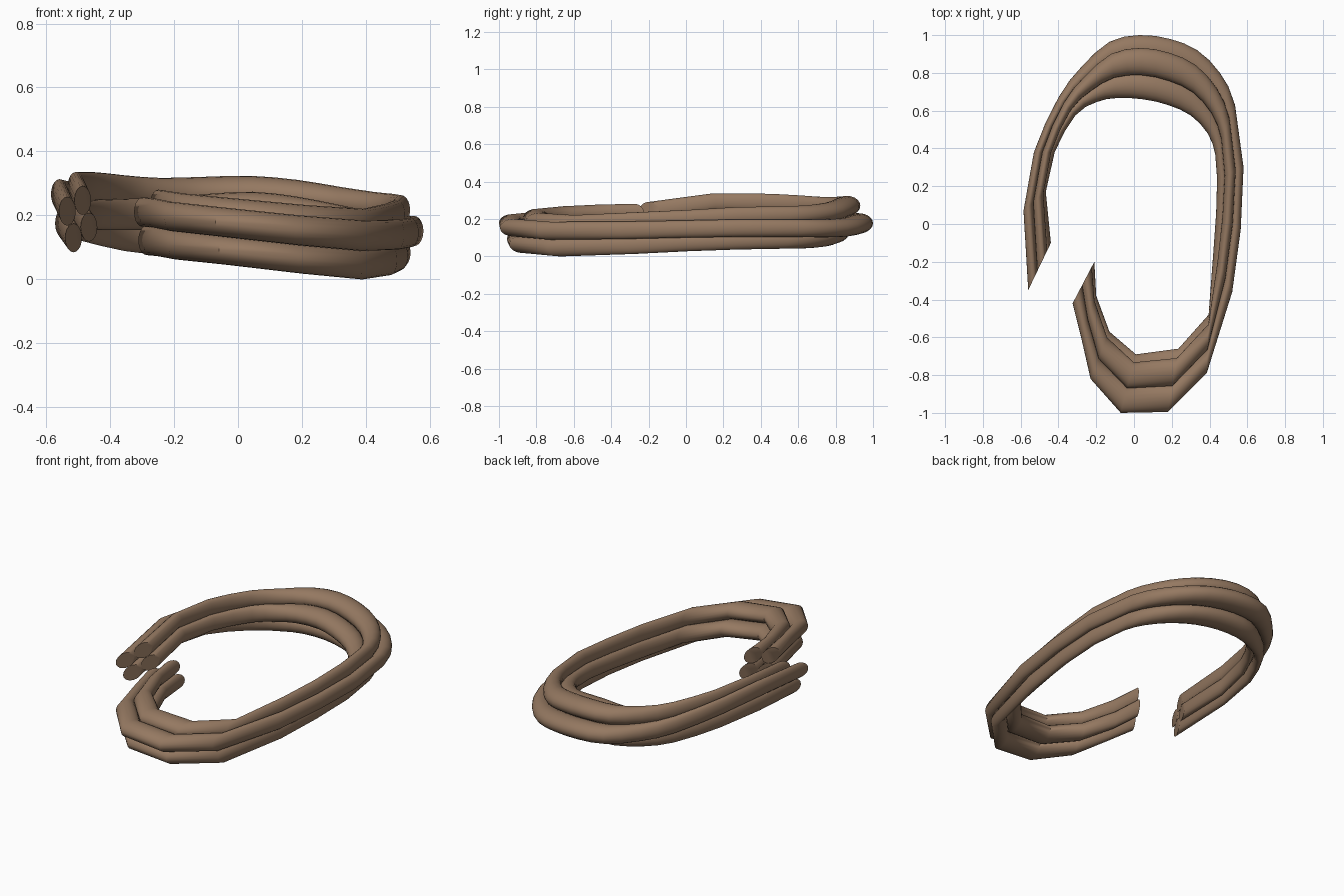
import bpy, bmesh
from math import sin, cos, pi, radians, sqrt
from mathutils import Vector

if "Cube" in bpy.data.objects:
    bpy.data.objects.remove(bpy.data.objects["Cube"])

# Stations along the open ring:
# outer x, outer y, inner x, inner y, centre height, strand radius, bundle twist (deg)
STATIONS = [
    (-.325, -.42, -.21, -.20, .178, .046, 15),
    (-.28, -.60, -.20, -.38, .175, .046, 15),
    (-.23, -.82, -.13, -.57, .165, .046, 16),
    (-.07, -1.0, .01, -.69, .150, .046, 18),
    (.18, -.995, .235, -.66, .125, .047, 20),
    (.385, -.79, .395, -.48, .110, .048, 22),
    (.52, -.36, .42, -.15, .125, .047, 32),
    (.565, -.03, .435, .06, .138, .046, 38),
    (.58, .30, .44, .24, .150, .047, 44),
    (.535, .63, .43, .37, .154, .047, 48),
    (.455, .80, .39, .48, .158, .048, 52),
    (.335, .92, .30, .575, .170, .050, 57),
    (.19, .98, .18, .63, .188, .052, 60),
    (.03, 1.0, .05, .66, .199, .053, 62),
    (-.13, .965, -.09, .667, .197, .052, 59),
    (-.28, .83, -.20, .645, .197, .050, 52),
    (-.40, .67, -.31, .575, .207, .049, 42),
    (-.53, .38, -.42, .38, .228, .047, 22),
    (-.585, .07, -.467, .17, .232, .047, 14),
    (-.56, -.35, -.44, -.10, .188, .045, 22),
]
SIDES = 20
ROUND_BEND = range(9, 17)  # spans of the back bend that get a midpoint

brown = bpy.data.materials.new("brown")
brown.diffuse_color = (0.30, 0.19, 0.12, 1)
brown.use_nodes = True
brown.node_tree.nodes["Principled BSDF"].inputs["Base Color"].default_value = brown.diffuse_color


def refined(stations):
    """Add smooth midpoints round the back bend, keep the front faceted."""
    out = []
    for i, s in enumerate(stations):
        out.append(s)
        if i in ROUND_BEND:
            p, n, q = stations[i - 1], stations[i + 1], stations[i + 2]
            out.append(tuple((9 * (b + c) - a - d) / 16
                             for a, b, c, d in zip(p, s, n, q)))
    return out


def section(station, k):
    """Elliptical ring of strand k in the four-strand bundle."""
    ox, oy, ix, iy, z, r, twist = station
    outer, inner = Vector((ox, oy, 0)), Vector((ix, iy, 0))
    angles = [radians(45 - twist + 90 * j) for j in range(4)]
    reach = 1 + sqrt(2) * max(abs(cos(a)) for a in angles)
    across = (outer - inner) / 2 / reach
    up = Vector((0, 0, r))
    mid = (outer + inner) / 2 + Vector((0, 0, z))
    mid += sqrt(2) * (across * cos(angles[k]) + up * sin(angles[k]))
    return [mid + across * cos(t) + up * sin(t)
            for t in (2 * pi * i / SIDES for i in range(SIDES))]


def make_strand(k):
    bm = bmesh.new()
    rings = [[bm.verts.new(p) for p in section(s, k)] for s in refined(STATIONS)]
    for a, b in zip(rings, rings[1:]):
        for i in range(SIDES):
            j = (i + 1) % SIDES
            bm.faces.new((a[i], a[j], b[j], b[i]))
    # flat end caps
    bm.faces.new(rings[0])
    bm.faces.new(rings[-1])
    bmesh.ops.recalc_face_normals(bm, faces=bm.faces)
    name = f"strand_{k + 1}"
    mesh = bpy.data.meshes.new(name)
    bm.to_mesh(mesh)
    bm.free()
    mesh.materials.append(brown)
    ob = bpy.data.objects.new(name, mesh)
    bpy.context.collection.objects.link(ob)
    return ob


# Four touching strands
strands = [make_strand(k) for k in range(4)]
for ob in strands:
    ob.select_set(True)
bpy.context.view_layer.objects.active = strands[0]
bpy.ops.object.shade_smooth_by_angle(angle=radians(45))
